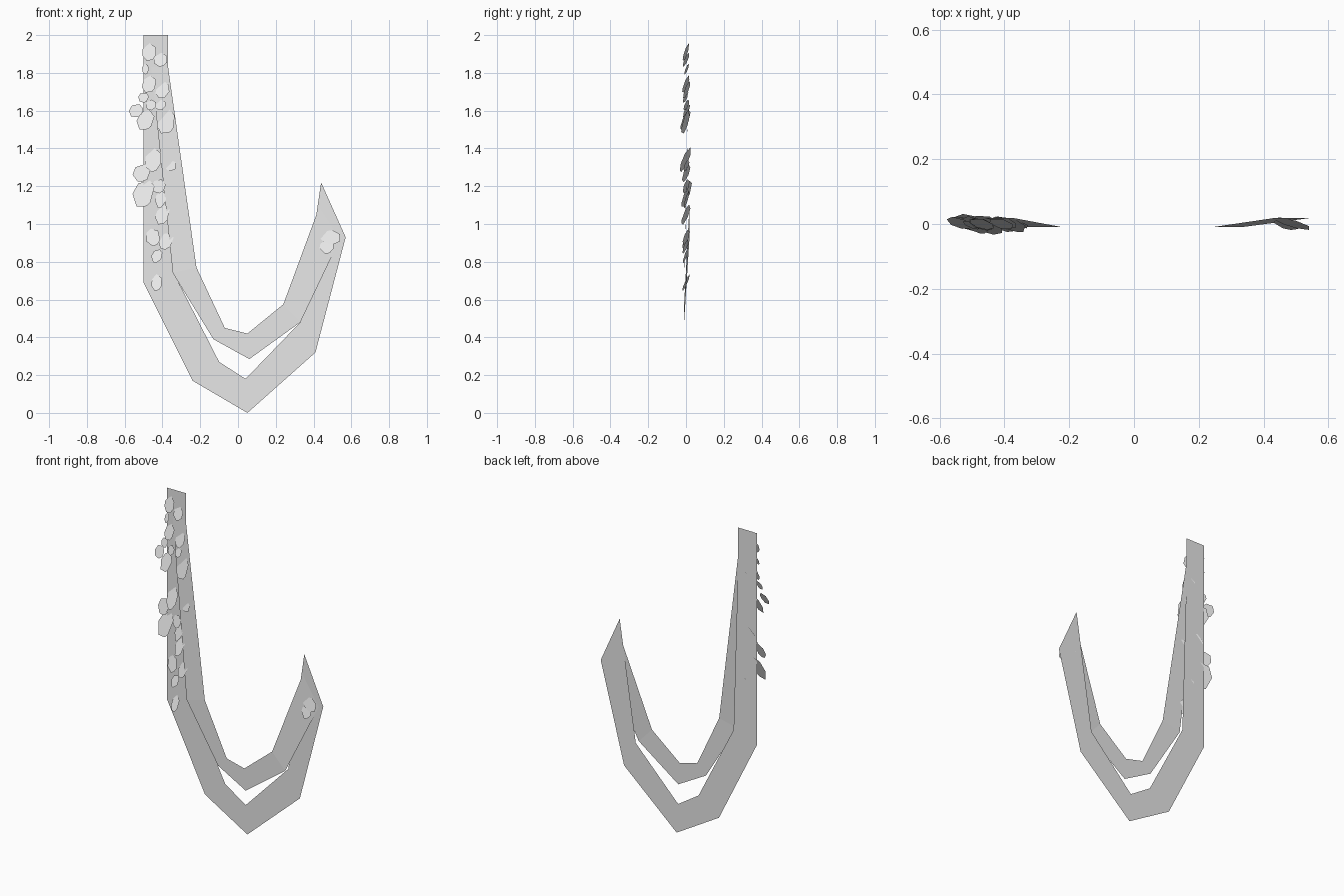
import bpy, math, random
from mathutils import Matrix, Vector

cube = bpy.data.objects.get("Cube")
if cube:
    bpy.data.objects.remove(cube, do_unlink=True)
random.seed(4)


def material(name, rgb):
    m = bpy.data.materials.new(name)
    m.use_nodes = True
    m.diffuse_color = (*rgb, 1)
    m.node_tree.nodes["Principled BSDF"].inputs["Base Color"].default_value = (*rgb, 1)
    return m


grey = material("pale grey", (0.8, 0.8, 0.8))


def add_mesh(name, verts, faces):
    mesh = bpy.data.meshes.new(name)
    mesh.from_pydata(verts, [], faces)
    mesh.materials.append(grey)
    ob = bpy.data.objects.new(name, mesh)
    bpy.context.collection.objects.link(ob)
    return ob


def ribbon(name, rows):
    """Flat strip; each row is outer x, z, inner x, z and depth y."""
    verts = []
    for ox, oz, ix, iz, y in rows:
        verts += [(ox, y, oz), (ix, y, iz)]
    faces = [(2 * i, 2 * i + 2, 2 * i + 3, 2 * i + 1) for i in range(len(rows) - 1)]
    return add_mesh(name, verts, faces)


# Rear vine strand, flat
BACK = 0.02
ribbon("rear_vine", [
    (-0.5, 2, -0.37, 2, BACK),
    (-0.5, 1.75, -0.37, 1.75, BACK),
    (-0.5, 0.69, -0.34, 0.74, BACK),
    (-0.24, 0.17, -0.10, 0.27, BACK),
    (0.05, 0.0, 0.04, 0.18, BACK),
    (0.41, 0.32, 0.33, 0.48, BACK),
    (0.57, 0.93, 0.44, 1.22, BACK),
])

# Front vine strand, leaning forward towards the bottom of the loop
ribbon("front_vine", [
    (-0.47, 2, -0.37, 2, 0.018),
    (-0.46, 1.83, -0.37, 1.83, 0.018),
    (-0.345, 0.74, -0.22, 0.77, -0.01),
    (-0.13, 0.39, -0.07, 0.45, -0.01),
    (0.06, 0.285, 0.05, 0.42, -0.01),
    (0.33, 0.48, 0.24, 0.575, -0.01),
    (0.54, 0.92, 0.43, 1.09, 0.018),
])


def leaf(name, x, z, w, h):
    """Flat pointed leaf of half-width w and half-height h, tipped upward."""
    angles = [90, 35, -20, -60, -105, -160, 150]
    pts = []
    for a in angles:
        a = math.radians(a + random.uniform(-10, 10))
        pts.append(Vector((w * math.cos(a), 0, h * math.sin(a))))
    turn = (Matrix.Rotation(math.radians(random.uniform(-22, -12)), 4, 'Z')
            @ Matrix.Rotation(math.radians(random.uniform(-23, -16)), 4, 'X')
            @ Matrix.Rotation(math.radians(random.uniform(-15, 25)), 4, 'Y'))
    centre = Vector((x, random.uniform(-0.004, 0.004), z))
    add_mesh(name, [centre + turn @ p for p in pts], [tuple(reversed(range(len(pts))))])


# Leaves on the tall stem and the tip: x, z, half-width, half-height in hundredths
leaves = [
    (-47, 191, 4, 5), (-41, 187, 4, 4), (-49, 182, 2, 3), (-47, 174, 4, 5),
    (-40, 171, 4, 5), (-50, 167, 3, 3), (-54, 160, 4, 4), (-46, 163, 3, 3),
    (-41, 163, 3, 3), (-49, 155, 5, 6), (-38, 154, 5, 7), (-45, 134, 5, 7),
    (-36, 131, 4, 3), (-51, 127, 5, 5), (-42, 120, 4, 4), (-50, 116, 6, 8),
    (-41, 113, 3, 5), (-40, 105, 4, 6), (-45, 93, 4, 5), (-38, 91, 4, 5),
    (-43, 83, 3, 4), (-43, 69, 3, 5), (49, 93, 6, 4), (47, 88, 4, 4),
]
for i, vals in enumerate(leaves):
    leaf(f"leaf_{i + 1}", *[v / 100 for v in vals])
